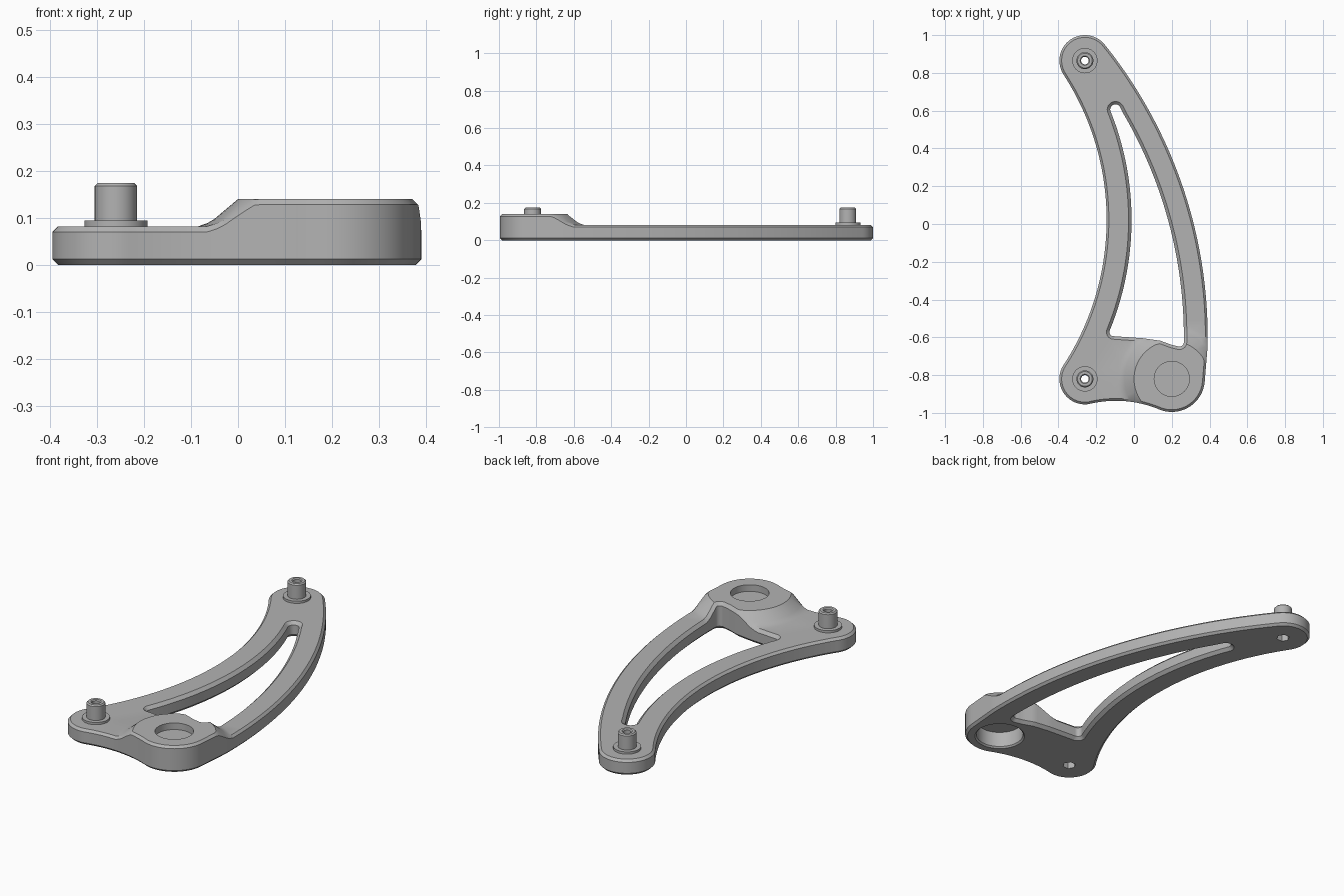
import bpy, bmesh
from math import sin, cos, radians, hypot, ceil, pi
from mathutils import Vector
from mathutils.geometry import delaunay_2d_cdt

if "Cube" in bpy.data.objects:
    bpy.data.objects.remove(bpy.data.objects["Cube"])

grey = bpy.data.materials.new("plain_grey")
grey.use_nodes = True
grey.diffuse_color = (0.45, 0.45, 0.45, 1)
grey.node_tree.nodes["Principled BSDF"].inputs["Base Color"].default_value = (0.45, 0.45, 0.45, 1)

PLATE_Z, BOSS_Z = 0.082, 0.14
BOSS = (0.2, -0.82)
PINS = [(-0.26, 0.865), (-0.26, -0.82)]
FLARE = [(0.2, BOSS_Z), (0.25, 0.098), (0.265, 0.089), (0.285, PLATE_Z)]


def arc(c, r, a0, a1, n=16):
    angles = [radians(a0 + (a1 - a0) * i / n) for i in range(n + 1)]
    return [(c[0] + r * cos(a), c[1] + r * sin(a)) for a in angles]


def circle(c, r, n=48):
    return arc(c, r, 0, 360, n)[:-1]


def densify(pts, step=0.02):
    """Split long segments and drop near-coincident points of a closed loop."""
    out = []
    for i, a in enumerate(pts):
        b = pts[(i + 1) % len(pts)]
        d = hypot(b[0] - a[0], b[1] - a[1])
        if d < 0.002:
            continue
        n = ceil(d / step)
        out += [(a[0] + (b[0] - a[0]) * k / n, a[1] + (b[1] - a[1]) * k / n) for k in range(n)]
    return out


def offset(loop, d):
    """Move a loop towards its left side, which is the solid side."""
    out = []
    for i, p in enumerate(loop):
        a, b = loop[i - 1], loop[(i + 1) % len(loop)]
        t = Vector((b[0] - a[0], b[1] - a[1])).normalized()
        out.append((p[0] - t.y * d, p[1] + t.x * d))
    return out


def inside(p, loops):
    odd = False
    for loop in loops:
        for i, b in enumerate(loop):
            a = loop[i - 1]
            if (a[1] > p[1]) != (b[1] > p[1]):
                if p[0] < a[0] + (p[1] - a[1]) * (b[0] - a[0]) / (b[1] - a[1]):
                    odd = not odd
    return odd


def height(p):
    """Top surface: flat plate rising through a flare to the boss."""
    r = hypot(p[0] - BOSS[0], p[1] - BOSS[1])
    if r <= FLARE[0][0]:
        return BOSS_Z
    for (r0, z0), (r1, z1) in zip(FLARE, FLARE[1:]):
        if r <= r1:
            return z0 + (z1 - z0) * (r - r0) / (r1 - r0)
    return PLATE_Z


def ring(bm, loop, z):
    return [bm.verts.new((p[0], p[1], z(p) if callable(z) else z)) for p in loop]


def wall(bm, levels):
    """Strips of quads through a stack of (loop, z) levels."""
    rings = [ring(bm, *lv) for lv in levels]
    for a, b in zip(rings, rings[1:]):
        for i in range(len(a)):
            bm.faces.new((a[i - 1], a[i], b[i], b[i - 1]))
    return rings


def cap(bm, loops, z, extra=()):
    """Triangulated sheet between an outer loop and its holes."""
    pts, edges = [], []
    for loop in loops:
        s, n = len(pts), len(loop)
        pts += loop
        edges += [(s + i, s + (i + 1) % n) for i in range(n)]
    border = list(pts)
    for p in extra:
        if inside(p, loops) and min(hypot(p[0] - q[0], p[1] - q[1]) for q in border) > 0.008:
            pts.append(p)
    co, _, faces = delaunay_2d_cdt([Vector(p) for p in pts], edges, [], 0, 1e-6)[:3]
    verts = ring(bm, co, z)
    for f in faces:
        mid = sum((co[i] for i in f), Vector((0, 0))) / len(f)
        if inside(mid, loops):
            bm.faces.new([verts[i] for i in f])


def finish(bm, name):
    bmesh.ops.remove_doubles(bm, verts=bm.verts, dist=1e-5)
    loose = [v for v in bm.verts if not v.link_faces]
    bmesh.ops.delete(bm, geom=loose, context='VERTS')
    bmesh.ops.recalc_face_normals(bm, faces=bm.faces)
    me = bpy.data.meshes.new(name)
    bm.to_mesh(me)
    bm.free()
    me.materials.append(grey)
    ob = bpy.data.objects.new(name, me)
    bpy.context.collection.objects.link(ob)
    bpy.ops.object.select_all(action='DESELECT')
    ob.select_set(True)
    bpy.context.view_layer.objects.active = ob
    bpy.ops.object.shade_smooth_by_angle(angle=radians(25))
    return ob


# Outer outline, counterclockwise from the boss
LEFT_C, RIGHT_C = (-1.555, 0.022), (-2.086, -0.6)
outline = densify(
    arc(BOSS, 0.175, 247.5, 355, 24)
    + arc(RIGHT_C, 2.476, -1.2, 38.75, 80)
    + arc(PINS[0], 0.135, 38.75, 213, 32)
    + arc(LEFT_C, 1.41, 33, -33, 72)
    + arc(PINS[1], 0.135, 147, 282.9, 28)
    + arc((-0.096, -1.536), 0.6, 102.9, 67.5, 18))

# Curved slot, clockwise up its left wall
slot = densify(
    arc(LEFT_C, 1.542, -21.6, 22, 60)
    + arc((-0.098, 0.605), 0.028, 190, 31, 12)
    + arc(RIGHT_C, 2.35, 30.3, -0.2, 60)
    + arc((0.24, -0.625), 0.024, 0, -115, 8)
    + [(0.2, -0.64), (0.14, -0.618), (0.05, -0.605), (-0.05, -0.598)]
    + arc((-0.108, -0.572), 0.022, 270, 165, 8))

# Arm body with chamfered rims, boss, recesses and hexagonal sockets
bm = bmesh.new()
tops, bottoms = [], []
for loop, c in ((outline, 0.012), (slot, 0.016)):
    inner = offset(loop, c)
    top_edge = [height(p) for p in inner]
    levels = wall(bm, [(inner, 0), (loop, c), (loop, 0.05), (inner, height)])
    # lower the wall ring so that the chamfer follows the flare
    upper = [ring(bm, loop, 0.05), ring(bm, loop, 0.05)]
    bmesh.ops.delete(bm, geom=upper[0] + upper[1], context='VERTS')
    for v, z in zip(levels[2], top_edge):
        v.co.z = z - c
    tops.append(inner)
    bottoms.append(inner)
for pin in PINS:
    hexagon = circle(pin, 0.033, 6)
    wall(bm, [(hexagon, 0), (hexagon, PLATE_Z)])
    tops.append(hexagon)
    bottoms.append(hexagon)
recess, pocket, rim = (circle(BOSS, r) for r in (0.093, 0.118, 0.126))
wall(bm, [(recess, 0.105), (recess, BOSS_Z)])
cap(bm, [recess], 0.105)
wall(bm, [(rim, 0), (pocket, 0.008), (pocket, 0.09)])
cap(bm, [pocket], 0.09)
flare_points = [p for r, _ in FLARE for p in circle(BOSS, r, 72)]
cap(bm, tops + [recess], height, flare_points)
cap(bm, bottoms + [rim], 0)
finish(bm, "arm_body")

# Hollow pins with washer collars
PIN_PROFILE = [(0.02, 0.05), (0.042, 0.05), (0.042, 0.075), (0.067, 0.075), (0.067, 0.094),
               (0.045, 0.094), (0.045, 0.168), (0.039, 0.174), (0.025, 0.174), (0.02, 0.169)]
for pin, name in zip(PINS, ("back_pin", "front_pin")):
    bm = bmesh.new()
    wall(bm, [(circle(pin, r, 32), z) for r, z in PIN_PROFILE + PIN_PROFILE[:1]])
    finish(bm, name)
